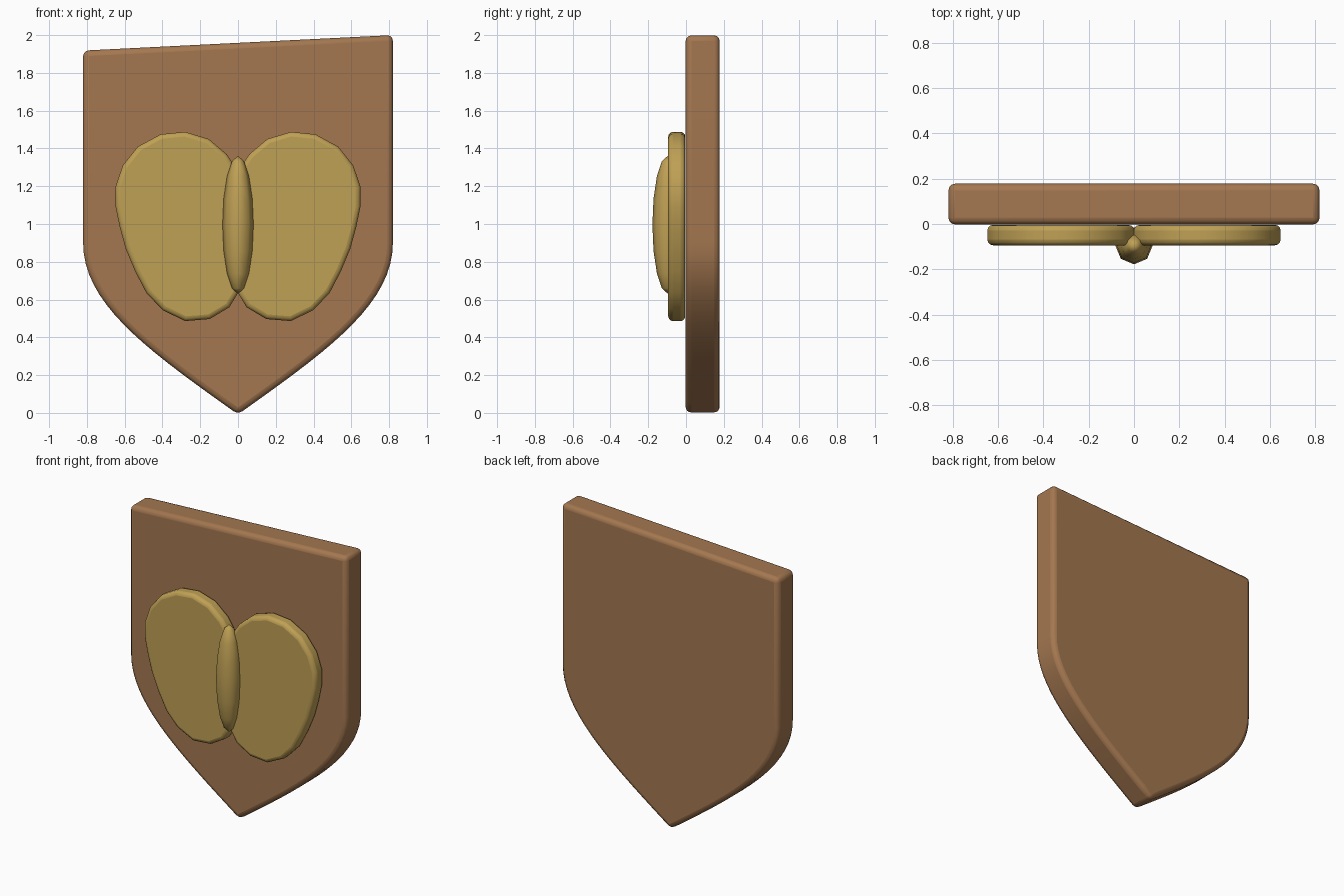
import bpy
import bmesh
from mathutils import Vector
from mathutils.geometry import interpolate_bezier

if "Cube" in bpy.data.objects:
    bpy.data.objects.remove(bpy.data.objects["Cube"])


def material(name, color):
    m = bpy.data.materials.new(name)
    m.diffuse_color = (*color, 1)
    m.use_nodes = True
    m.node_tree.nodes["Principled BSDF"].inputs["Base Color"].default_value = m.diffuse_color
    return m


def smooth(obj, angle=0.7):
    bpy.ops.object.select_all(action='DESELECT')
    obj.select_set(True)
    bpy.context.view_layer.objects.active = obj
    bpy.ops.object.shade_smooth_by_angle(angle=angle)


def plate(name, outline, y0, y1, bevel, mat):
    """Extrude an x/z outline from y0 to y1 and round its edges."""
    bm = bmesh.new()
    face = bm.faces.new([bm.verts.new((x, y0, z)) for x, z in outline])
    ext = bmesh.ops.extrude_face_region(bm, geom=[face])
    for v in ext["geom"]:
        if isinstance(v, bmesh.types.BMVert):
            v.co.y = y1
    bmesh.ops.recalc_face_normals(bm, faces=bm.faces)
    mesh = bpy.data.meshes.new(name)
    bm.to_mesh(mesh)
    bm.free()
    mesh.materials.append(mat)
    obj = bpy.data.objects.new(name, mesh)
    bpy.context.collection.objects.link(obj)
    smooth(obj)
    mod = obj.modifiers.new("rounded_edges", 'BEVEL')
    mod.width = bevel
    mod.segments = 3
    mod.limit_method = 'ANGLE'
    mod.angle_limit = 0.7
    return obj


wood = material("wood", (0.37, 0.185, 0.08))
brass = material("brass", (0.52, 0.35, 0.09))

# Shield board: slanted top, straight sides, curves meeting in a point
side = interpolate_bezier(Vector((0.82, 0.90)), Vector((0.82, 0.57)),
                          Vector((0.46, 0.32)), Vector((0, -0.008)), 18)
right = [(p.x, p.y) for p in side]
left = [(-x, z) for x, z in reversed(right[:-1])]
plate("shield_board", [(0.82, 2.0)] + right + left + [(-0.82, 1.918)],
      -0.002, 0.178, 0.03, wood)

# Pair of wings
wing = [(0.28, 1.488), (0.41, 1.475), (0.53, 1.41), (0.61, 1.31), (0.648, 1.20),
        (0.648, 1.09), (0.625, 0.98), (0.595, 0.87), (0.545, 0.75), (0.485, 0.635),
        (0.40, 0.545), (0.28, 0.486), (0.15, 0.497), (0.045, 0.56), (0.0, 0.635),
        (0.0, 1.28), (0.06, 1.37), (0.155, 1.45)]
for name, s in (("right_wing", 1), ("left_wing", -1)):
    plate(name, [(s * x, z) for x, z in wing], -0.094, -0.004, 0.025, brass)

# Faceted spindle body between the wings
bpy.ops.mesh.primitive_uv_sphere_add(segments=8, ring_count=8, radius=1,
                                     location=(0, -0.096, 0.996))
body = bpy.context.object
body.name = "body"
body.scale = (0.082, 0.082, 0.365)
bpy.ops.object.transform_apply(location=False, rotation=False, scale=True)
body.data.materials.append(brass)
smooth(body, 1.0)
